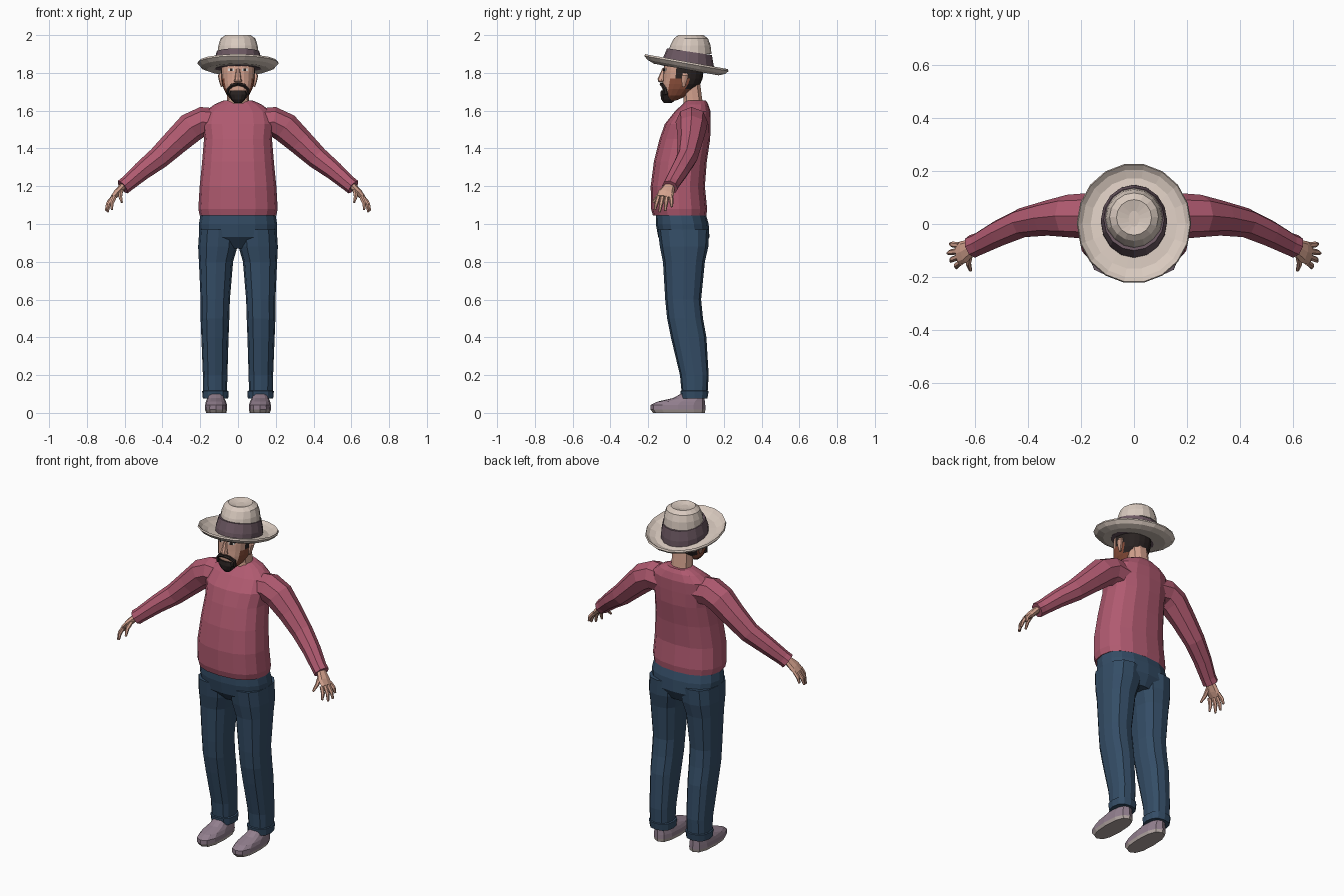
import bpy, bmesh, math
from mathutils import Vector


def mat(name, r, g, b):
    m = bpy.data.materials.new(name)
    lin = [((c / 255 + 0.055) / 1.055) ** 2.4 for c in (r, g, b)]
    m.diffuse_color = (*lin, 1)
    return m


SWEATER = mat("sweater red", 176, 90, 112)
DENIM = mat("denim blue", 52, 77, 102)
FELT = mat("hat cream", 216, 201, 190)
BAND = mat("hat band mauve", 108, 88, 98)
SHOE = mat("shoe mauve", 146, 127, 142)
SOLE = mat("sole grey", 176, 164, 160)
SKIN = mat("skin", 212, 162, 142)
STUBBLE = mat("beard brown", 138, 78, 58)
HAIR = mat("hair black", 42, 35, 34)
WHITE = mat("eye white", 225, 220, 215)


def loft(name, rings, mats, rule=None, mirror=False):
    """Skin a list of point rings, cap both ends, colour faces by rule(centre)."""
    bm = bmesh.new()
    loops = [[bm.verts.new(p) for p in r] for r in rings]
    n = len(loops[0])
    for a, b in zip(loops, loops[1:]):
        for i in range(n):
            j = (i + 1) % n
            bm.faces.new((a[i], a[j], b[j], b[i]))
    bm.faces.new(loops[0])
    bm.faces.new(loops[-1])
    bmesh.ops.recalc_face_normals(bm, faces=bm.faces)
    if rule:
        for f in bm.faces:
            f.material_index = rule(f.calc_center_median())
    me = bpy.data.meshes.new(name)
    bm.to_mesh(me)
    bm.free()
    for m in mats:
        me.materials.append(m)
    ob = bpy.data.objects.new(name, me)
    bpy.context.collection.objects.link(ob)
    if mirror:
        ob.modifiers.new("mirror", 'MIRROR').use_mirror_merge = False
    return ob


def power(c, p):
    return math.copysign(abs(c) ** p, c)


def stack(rows, n=16, p=0.85):
    """Horizontal rounded rings from rows (z, xmin, xmax, ymin, ymax)."""
    rings = []
    for z, x0, x1, y0, y1 in rows:
        ring = []
        for i in range(n):
            t = 2 * math.pi * i / n
            ring.append(((x0 + x1) / 2 + (x1 - x0) / 2 * power(math.cos(t), p),
                         (y0 + y1) / 2 + (y1 - y0) / 2 * power(math.sin(t), p), z))
        rings.append(ring)
    return rings


def sym(rows):
    return [(z, -w, w, y0, y1) for z, w, y0, y1 in rows]


def sweep(rows, n=8):
    """Rings square to a path of rows (x, y, z, half width, half thickness)."""
    pts = [Vector(r[:3]) for r in rows]
    rings = []
    for k, r in enumerate(rows):
        d = (pts[min(k + 1, len(pts) - 1)] - pts[max(k - 1, 0)]).normalized()
        u = (Vector((0, 1, 0)) - d * d.y).normalized()
        v = d.cross(u)
        rings.append([pts[k] + u * r[3] * math.cos(2 * math.pi * i / n)
                      + v * r[4] * math.sin(2 * math.pi * i / n) for i in range(n)])
    return rings


# Sweater body and sleeves
loft("sweater_body", stack(sym([
    (1.045, .203, -.175, .108), (1.08, .21, -.185, .112), (1.2, .203, -.187, .10),
    (1.33, .19, -.17, .11), (1.45, .18, -.14, .128), (1.53, .19, -.112, .13),
    (1.595, .175, -.06, .13), (1.633, .125, -.02, .118), (1.655, .075, .0, .105)])),
    [SWEATER])
loft("sleeve", sweep([
    (.09, .03, 1.53, .08, .08), (.19, .03, 1.54, .085, .08), (.25, .03, 1.51, .08, .08),
    (.33, .022, 1.435, .066, .07), (.42, .005, 1.35, .056, .06),
    (.51, -.035, 1.28, .05, .05), (.585, -.075, 1.215, .043, .042),
    (.61, -.085, 1.195, .044, .042)]), [SWEATER], mirror=True)

# Hands
loft("palm", sweep([
    (.585, -.075, 1.215, .027, .022), (.61, -.088, 1.197, .03, .02),
    (.64, -.105, 1.165, .043, .019), (.662, -.112, 1.14, .042, .014)]),
    [SKIN], mirror=True)
for nm, base, tip in [
        ("index", (.652, -.145, 1.145), (.668, -.165, 1.075)),
        ("middle", (.66, -.124, 1.143), (.69, -.14, 1.063)),
        ("ring", (.662, -.102, 1.143), (.70, -.11, 1.07)),
        ("little", (.658, -.08, 1.147), (.692, -.075, 1.09)),
        ("thumb", (.618, -.115, 1.18), (.615, -.175, 1.115))]:
    a, b = Vector(base), Vector(tip)
    m = a.lerp(b, .55) + Vector((.007, 0, .003))
    loft(nm + "_finger", sweep([(*a, .012, .012), (*m, .011, .011), (*b, .006, .006)], 6),
         [SKIN], mirror=True)

# Trousers
loft("trouser_seat", stack(sym([
    (1.07, .195, -.16, .1), (1.0, .207, -.16, .12), (.93, .203, -.147, .124),
    (.87, .09, -.09, .09)])), [DENIM])
loft("trouser_leg", stack([
    (.97, .0, .205, -.15, .123), (.88, .003, .211, -.138, .118),
    (.8, .026, .207, -.122, .10), (.6, .043, .198, -.11, .08), (.5, .046, .198, -.10, .09),
    (.4, .05, .194, -.08, .108), (.2, .056, .186, -.032, .12),
    (.118, .058, .184, -.024, .115), (.115, .05, .19, -.03, .12),
    (.075, .052, .186, -.024, .113)], 12, .8), [DENIM], mirror=True)

# Shoes
loft("shoe", stack([
    (0, .062, .168, -.175, .10), (.018, .057, .175, -.188, .103),
    (.042, .058, .174, -.188, .102), (.06, .064, .17, -.15, .10),
    (.078, .072, .162, -.07, .098), (.11, .08, .155, -.01, .09)], 12, .8),
    [SHOE, SOLE], lambda c: 1 if c.z < .012 else 0, mirror=True)


# Head with hair at the back and a beard along the jaw
def head_rule(c):
    if c.y > .0 and c.z > 1.7:
        return 2
    if c.z < 1.77 and c.y > -.095:
        return 1
    return 2 if c.y > -.035 and c.z > 1.77 else 0


loft("head", stack(sym([
    (1.655, .03, -.11, -.05), (1.68, .058, -.122, .01), (1.715, .076, -.125, .05),
    (1.74, .083, -.125, .075), (1.77, .087, -.122, .088), (1.81, .09, -.12, .093),
    (1.85, .091, -.115, .095), (1.9, .085, -.08, .09)]), 20), [SKIN, STUBBLE, HAIR], head_rule)
loft("neck", stack(sym([
    (1.6, .068, -.02, .1), (1.66, .058, -.015, .088), (1.76, .055, -.03, .075)]), 10), [SKIN])
loft("ear", stack([
    (1.725, .082, .09, -.02, -.005), (1.755, .082, .1, -.025, .005),
    (1.785, .082, .107, -.025, .015), (1.8, .084, .098, -.018, .008)], 6), [SKIN], mirror=True)
loft("nose", stack(sym([
    (1.748, .012, -.138, -.11), (1.756, .022, -.148, -.11), (1.768, .017, -.15, -.11),
    (1.825, .009, -.125, -.105)]), 8), [SKIN])

# Goatee and moustache
loft("goatee", stack(sym([
    (1.64, .018, -.118, -.075), (1.66, .038, -.133, -.05), (1.685, .052, -.137, -.06),
    (1.708, .042, -.134, -.08)]), 10), [HAIR])
loft("moustache", sweep([
    (0, -.131, 1.74, .01, .008), (.03, -.124, 1.735, .012, .011),
    (.052, -.11, 1.715, .012, .009), (.055, -.106, 1.685, .012, .008)], 6),
    [HAIR], mirror=True)

# Eyes and brows as thin plates on the face
for nm, x0, x1, z0, z1, y, m in [
        ("eye", .02, .052, 1.81, 1.823, -.119, WHITE),
        ("pupil", .03, .042, 1.81, 1.823, -.121, HAIR),
        ("eyebrow", .016, .062, 1.837, 1.847, -.12, HAIR)]:
    rings = [[(x, y + d + max(0, x - .03) * .5, z)
              for x, z in ((x0, z0), (x1, z0), (x1, z1), (x0, z1))] for d in (0, .009)]
    loft(nm, rings, [m], mirror=True)


# Hat: tilted brim with a raised rim, band, and pinched crown
def tilt(ring, k):
    return [(x, y, z - k * y) for x, y, z in ring]


brim = [(1.822, .1), (1.818, .17), (1.832, .205), (1.85, .222),
        (1.86, .218), (1.843, .2), (1.829, .168), (1.835, .1)]
loft("hat_brim", [tilt(r, .18) for r in stack(
    [(z, -r * .97, r * .97, -r * 1.01, r * 1.03) for z, r in brim], 18, 1)], [FELT])


def pinch(ring):
    return [(x * (1 + 1.3 * min(0, y + .02)), y, z) for x, y, z in ring]


loft("hat_band", [tilt(r, .15) for r in stack(sym([
    (1.82, .125, -.13, .148), (1.86, .125, -.122, .147), (1.915, .114, -.1, .137)]), 16, 1)],
    [BAND])
loft("hat_crown", [pinch(r) for r in stack(sym([
    (1.9, .11, -.097, .135), (1.945, .104, -.084, .13), (1.982, .092, -.064, .117),
    (2.0, .066, -.042, .092), (1.99, .02, -.01, .05)]), 16, 1)], [FELT])
